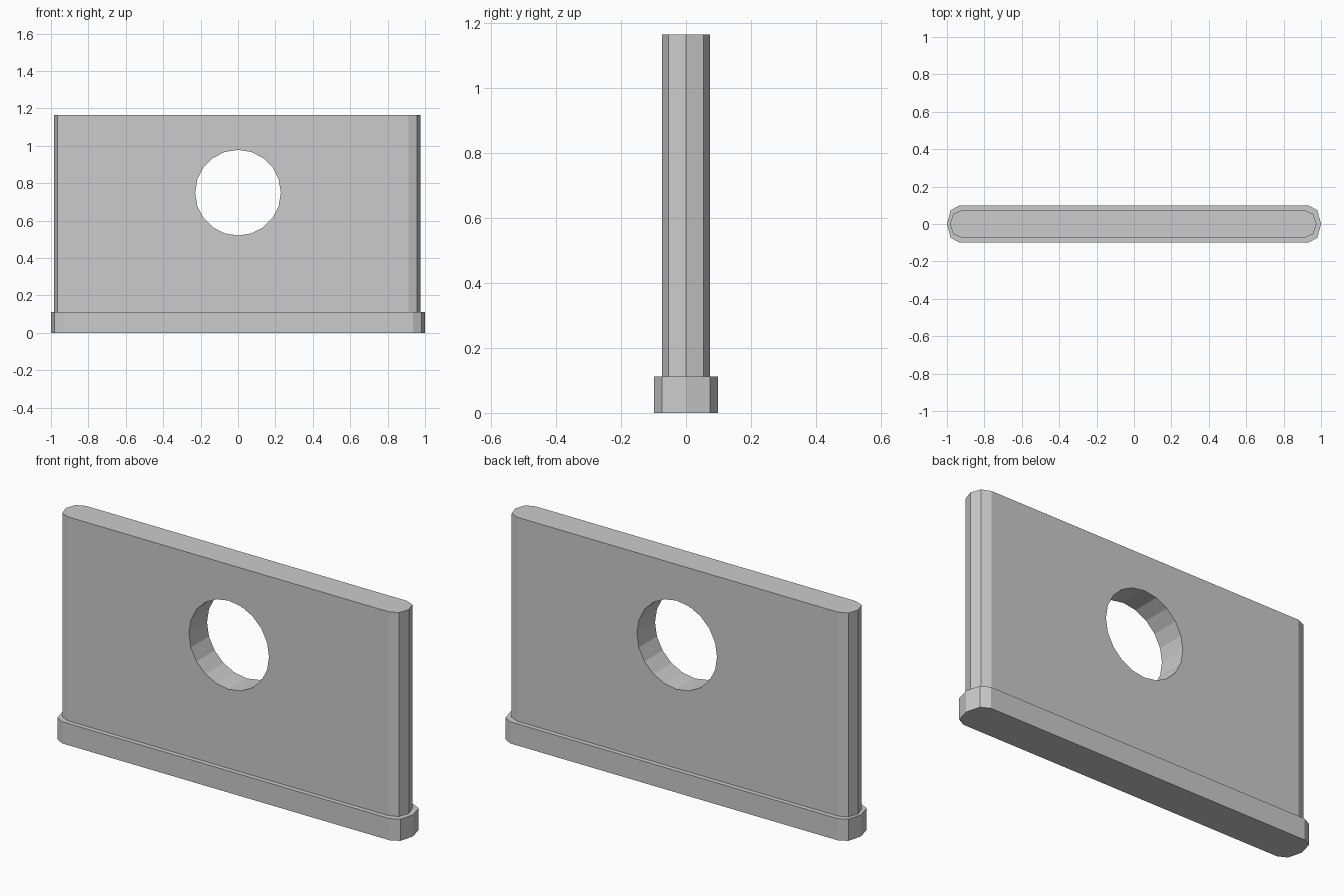
import bpy
import bmesh
from math import pi

cube = bpy.data.objects.get("Cube")
if cube:
    bpy.data.objects.remove(cube, do_unlink=True)

# Single flat grey
grey = bpy.data.materials.new("light grey")
grey.use_nodes = True
colour = (0.6, 0.6, 0.6, 1)
grey.diffuse_color = colour
grey.node_tree.nodes["Principled BSDF"].inputs["Base Color"].default_value = colour


def slab(name, corner, z0, z1, shift=0):
    """Extrude a bar outline with faceted, pointed ends from z0 to z1."""
    right = corner + [(x, -y) for x, y in corner[-2::-1]]
    outline = right + [(-x, -y) for x, y in right]
    bm = bmesh.new()
    face = bm.faces.new([bm.verts.new((x + shift, y, z0)) for x, y in outline])
    new = bmesh.ops.extrude_face_region(bm, geom=[face])["geom"]
    top = [v for v in new if isinstance(v, bmesh.types.BMVert)]
    bmesh.ops.translate(bm, verts=top, vec=(0, 0, z1 - z0))
    bmesh.ops.recalc_face_normals(bm, faces=bm.faces)
    mesh = bpy.data.meshes.new(name)
    bm.to_mesh(mesh)
    bm.free()
    mesh.materials.append(grey)
    obj = bpy.data.objects.new(name, mesh)
    bpy.context.collection.objects.link(obj)
    return obj


# Foot and upright panel
slab("base", [(0.935, 0.098), (0.98, 0.074), (1, 0)], 0, 0.112)
panel = slab("panel", [(0.915, 0.074), (0.962, 0.054), (0.98, 0)], 0.112, 1.165, -0.004)

# Round hole through the panel
bpy.ops.mesh.primitive_cylinder_add(vertices=20, radius=0.229, depth=0.6,
                                    location=(0, 0, 0.749), rotation=(pi / 2, 0, 0))
cutter = bpy.context.object
cutter.name = "hole_cutter"
cutter.data.materials.append(grey)
hole = panel.modifiers.new("hole", "BOOLEAN")
hole.operation = "DIFFERENCE"
hole.solver = "EXACT"
hole.object = cutter
bpy.context.view_layer.objects.active = panel
bpy.ops.object.modifier_apply(modifier=hole.name)
bpy.data.objects.remove(cutter, do_unlink=True)
